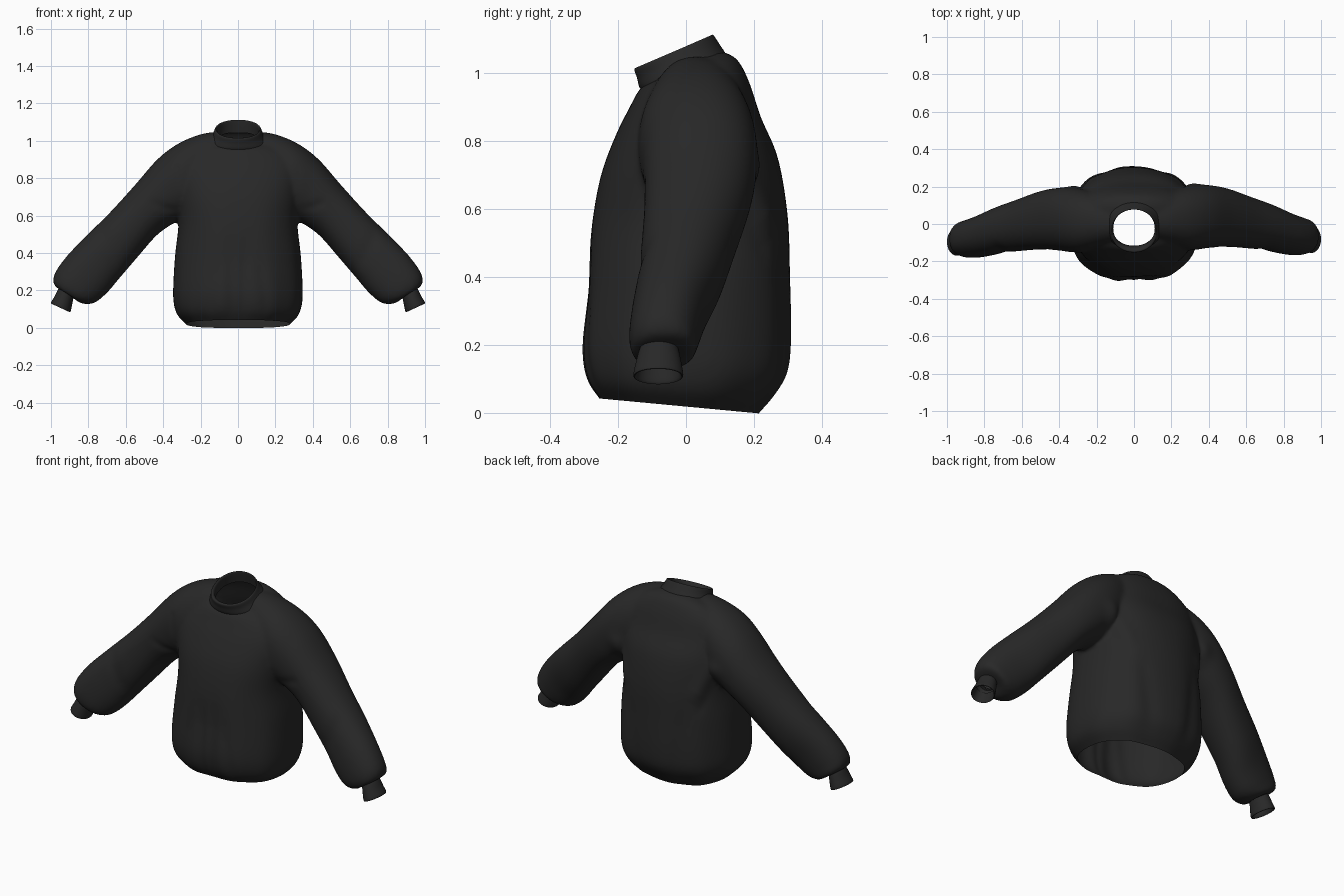
import bpy, bmesh, math
from mathutils import Vector

if "Cube" in bpy.data.objects:
    bpy.data.objects.remove(bpy.data.objects["Cube"])

cloth = bpy.data.materials.new("dark_cloth")
cloth.diffuse_color = (0.021, 0.021, 0.021, 1)
cloth.use_nodes = True
cloth.node_tree.nodes["Principled BSDF"].inputs["Base Color"].default_value = cloth.diffuse_color


def spline(rows, steps):
    """Catmull-Rom through rows of numbers."""
    out = []
    for i in range(len(rows) - 1):
        p = [rows[max(i - 1, 0)], rows[i], rows[i + 1], rows[min(i + 2, len(rows) - 1)]]
        for k in range(steps):
            t = k / steps
            out.append([0.5 * (2 * b + (c - a) * t + (2 * a - 5 * b + 4 * c - d) * t * t
                               + (3 * b - a - 3 * c + d) * t ** 3) for a, b, c, d in zip(*p)])
    return out + [list(rows[-1])]


def loft(bm, rings, to_ring, e=1.0, sides=64, steps=5, cap=False, ripple=None):
    """Skin rings, each given as two opposite points and a half-width vector."""
    loops = []
    for row in spline(rings, steps):
        a, b, h = (Vector(v) for v in to_ring(row))
        mid, ax, loop = (a + b) / 2, (a - b) / 2, []
        for i in range(sides):
            t = 2 * math.pi * i / sides
            c, s = math.cos(t), math.sin(t)
            off = ax * math.copysign(abs(c) ** e, c) + h * math.copysign(abs(s) ** e, s)
            if ripple:
                off *= ripple(t, mid.z)
            loop.append(bm.verts.new(mid + off))
        loops.append(loop)
    for l0, l1 in zip(loops, loops[1:]):
        for i in range(sides):
            j = (i + 1) % sides
            bm.faces.new((l0[i], l0[j], l1[j], l1[i]))
    if cap:
        bm.faces.new(loops[0])
        bm.faces.new(loops[-1])


def finish(bm, name, angle=40, recalc=True):
    if recalc:
        bmesh.ops.recalc_face_normals(bm, faces=bm.faces)
    me = bpy.data.meshes.new(name)
    bm.to_mesh(me)
    bm.free()
    ob = bpy.data.objects.new(name, me)
    bpy.context.collection.objects.link(ob)
    me.materials.clear()
    me.materials.append(cloth)
    bpy.ops.object.select_all(action='DESELECT')
    ob.select_set(True)
    bpy.context.view_layer.objects.active = ob
    bpy.ops.object.shade_smooth_by_angle(angle=math.radians(angle))
    return ob


def body_ring(r):      # front y, front z, back y, back z, half width
    return (0, r[0], r[1]), (0, r[2], r[3]), (r[4], 0, 0)


def sleeve_ring(s):    # upper x, upper z, lower x, lower z, front y, back y
    shift = -.014 if s < 0 else 0      # the left arm hangs slightly forward

    def f(r):
        m = (r[4] + r[5]) / 2 + shift
        return (s * r[0], m, r[1]), (s * r[2], m, r[3]), (0, (r[5] - r[4]) / 2, 0)
    return f


TORSO = [(-.24, .015, .19, -.03, .25), (-.255, .04, .21, -.002, .275),
         (-.288, .085, .255, .05, .322), (-.305, .14, .295, .12, .343),
         (-.308, .22, .306, .22, .346), (-.292, .38, .304, .40, .336),
         (-.278, .55, .298, .58, .318), (-.25, .70, .27, .75, .335),
         (-.205, .82, .22, .87, .345), (-.165, .90, .187, .97, .315),
         (-.138, .95, .15, 1.04, .225), (-.115, .967, .10, 1.065, .14)]
SLEEVE = [(.10, 1.05, .08, .78, -.085, .14), (.20, 1.035, .18, .68, -.115, .175),
          (.32, .985, .27, .60, -.14, .205), (.43, .902, .36, .55, -.128, .208),
          (.55, .765, .44, .49, -.122, .19), (.68, .622, .54, .375, -.13, .147),
          (.80, .503, .63, .27, -.142, .107), (.91, .39, .70, .188, -.16, .062),
          (.975, .30, .77, .133, -.167, .037), (.988, .24, .84, .132, -.152, .022),
          (.955, .205, .885, .168, -.125, -.03)]

# Torso and sleeves, fused into one cloth surface
bm = bmesh.new()
loft(bm, TORSO, body_ring, e=.84, cap=True,
     ripple=lambda t, z: 1 + .016 * max(0, 1 - z / .8) * math.cos(9 * t + 2.6) * (.6 + .4 * math.cos(2 * t)))
for s in (-1, 1):
    loft(bm, SLEEVE, sleeve_ring(s), e=.9, cap=True)
draft = finish(bm, "draft")
rm = draft.modifiers.new("fuse", 'REMESH')
rm.mode, rm.voxel_size = 'VOXEL', .011
sm = draft.modifiers.new("soften", 'SMOOTH')
sm.factor, sm.iterations = .5, 9
fused = bpy.data.meshes.new_from_object(draft.evaluated_get(bpy.context.evaluated_depsgraph_get()))
bpy.data.objects.remove(draft)
bm = bmesh.new()
bm.from_mesh(fused)

# Soft folds: start, end, height, width
FOLDS = [((.31, .19, .72), (.22, .27, .52), .014, .045), ((.33, .19, .60), (.25, .27, .44), -.012, .03),
         ((.02, -.31, .0), (.04, -.28, .50), -.010, .04), ((.17, -.30, .0), (.10, -.28, .42), -.007, .035),
         ((.12, .31, .0), (.19, .30, .55), -.008, .045),
         ((.33, -.15, .86), (.31, -.19, .62), -.006, .016), ((.34, -.13, .62), (.48, -.12, .68), -.006, .025),
         ((.74, -.14, .52), (.64, -.13, .30), -.006, .04)]
bm.normal_update()
moves = []
for v in bm.verts:
    p, d = Vector((abs(v.co.x), v.co.y, v.co.z)), 0
    for a, b, amp, w in FOLDS:
        a, b = Vector(a), Vector(b)
        t = min(1, max(0, (p - a).dot(b - a) / (b - a).length_squared))
        q = (p - a.lerp(b, t)).length_squared / w ** 2
        if q < 6:
            d += amp * math.exp(-q) * min(1, .1 + 3 * (1 - t))     # fades at the far end
    moves.append(v.normal * d)
for v, m in zip(bm.verts, moves):
    v.co += m

# Openings at the hem, neck and wrists
bmesh.ops.bisect_plane(bm, geom=bm.verts[:] + bm.edges[:] + bm.faces[:],
                       plane_co=(0, -.25, .042), plane_no=(0, .043, .46), clear_inner=True)
wrists = [Vector((.92, -.078, .187)), Vector((-.92, -.092, .187))]
holes = [v for v in bm.verts
         if (v.co.z > .9 and (v.co.x / .125) ** 2 + ((v.co.y + .015) / .105) ** 2 < 1)
         or min((v.co - w).length for w in wrists) < .036]
bmesh.ops.delete(bm, geom=holes, context='VERTS')
finish(bm, "sweater_body", 60, False)

# Ribbed collar with a folded inner side
COLLAR = [(-.128, .945, .118, 1.04, .165), (-.138, .96, .116, 1.057, .153), (-.144, .985, .10, 1.082, .135),
          (-.152, 1.01, .083, 1.108, .124), (-.14, 1.015, .078, 1.112, .116),
          (-.124, 1.0, .078, 1.10, .111), (-.116, .955, .088, 1.045, .118)]
bm = bmesh.new()
loft(bm, COLLAR, body_ring, e=.95, steps=4)
finish(bm, "collar")

# Wrist cuffs
CUFF = [(.953, .222, .872, .185, -.128, -.03), (.963, .205, .878, .168, -.137, -.022),
        (.98, .17, .886, .13, -.147, -.014), (1.0, .135, .895, .088, -.155, -.008),
        (.991, .134, .902, .092, -.147, -.016), (.968, .18, .89, .145, -.137, -.024)]
for s, side in ((-1, "left"), (1, "right")):
    bm = bmesh.new()
    loft(bm, CUFF, sleeve_ring(s), sides=40, steps=4)
    finish(bm, side + "_cuff")
